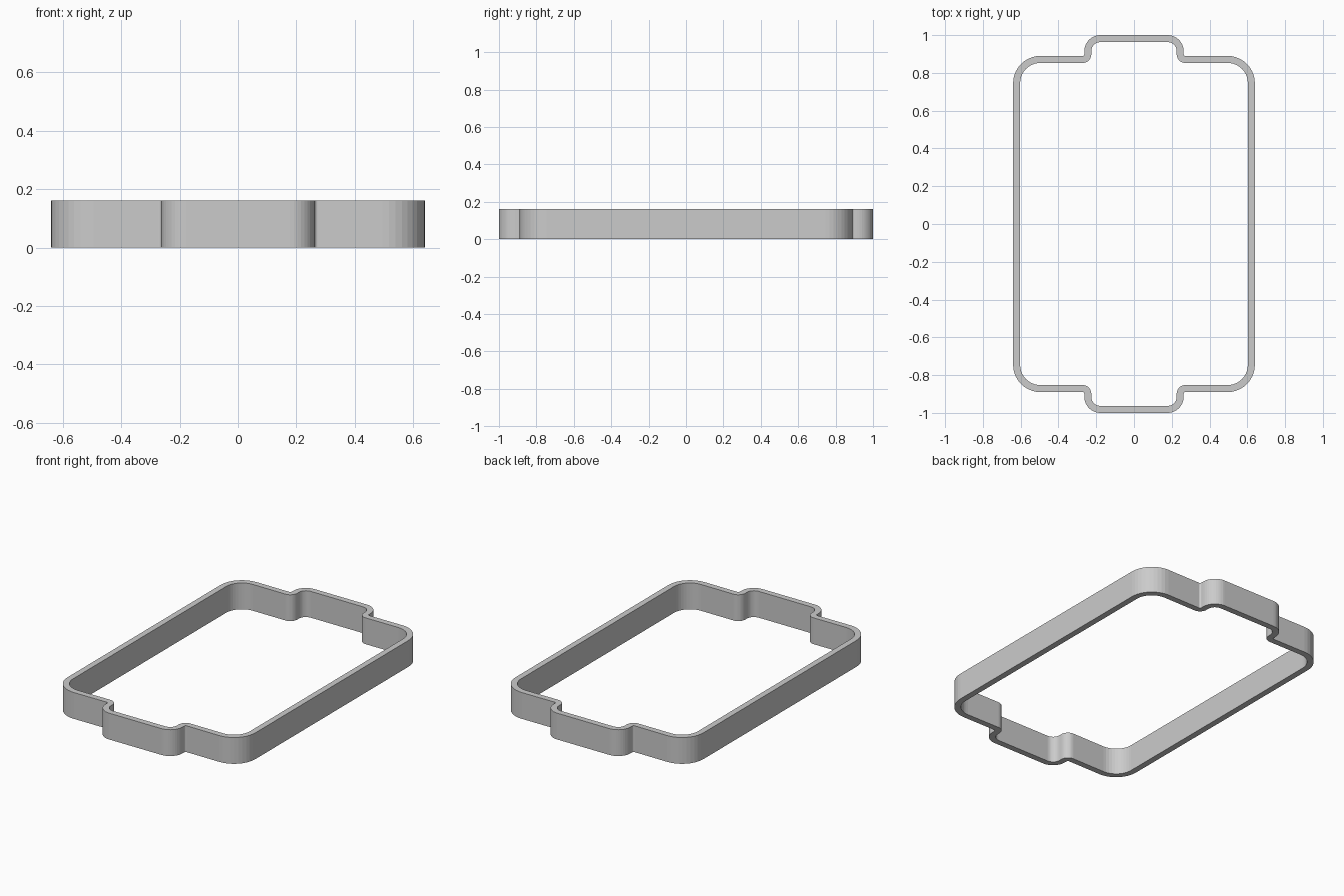
import bpy, bmesh
from math import cos, sin, radians

if "Cube" in bpy.data.objects:
    bpy.data.objects.remove(bpy.data.objects["Cube"])

HEIGHT = 0.162
WALL = 0.037
STEPS = 10

# Quarter outline as arcs: centre x, centre y, outer radius, inner radius, start, end angle
ARCS = [
    (0.495, 0.745, 0.145, 0.145 - WALL, 0, 90),      # main corner
    (0.273, 0.899, 0.010, 0.010 + WALL, 270, 180),   # step into the tab
    (0.178, 0.915, 0.085, 0.085 - WALL, 0, 90),      # tab corner
]


def quarter():
    pts = []
    for cx, cy, ro, ri, a0, a1 in ARCS:
        for i in range(STEPS + 1):
            a = radians(a0 + (a1 - a0) * i / STEPS)
            c, s = cos(a), sin(a)
            pts.append(((cx + ro * c, cy + ro * s), (cx + ri * c, cy + ri * s)))
    return pts


def flip(pts, sx, sy):
    out = [tuple((x * sx, y * sy) for x, y in pair) for pair in pts]
    return out if sx * sy > 0 else out[::-1]


# Full closed loop from four mirrored quarters
q = quarter()
loop = flip(q, 1, 1) + flip(q, -1, 1) + flip(q, -1, -1) + flip(q, 1, -1)

# Sweep the rectangular wall section round the loop
bm = bmesh.new()
rings = []
for (ox, oy), (ix, iy) in loop:
    rings.append([bm.verts.new(p) for p in (
        (ox, oy, 0), (ox, oy, HEIGHT), (ix, iy, HEIGHT), (ix, iy, 0))])
for k, a in enumerate(rings):
    b = rings[(k + 1) % len(rings)]
    for j in range(4):
        n = (j + 1) % 4
        bm.faces.new((a[j], b[j], b[n], a[n]))
bmesh.ops.recalc_face_normals(bm, faces=bm.faces)

mesh = bpy.data.meshes.new("cutter_frame")
bm.to_mesh(mesh)
bm.free()
frame = bpy.data.objects.new("cutter_frame", mesh)
bpy.context.collection.objects.link(frame)
